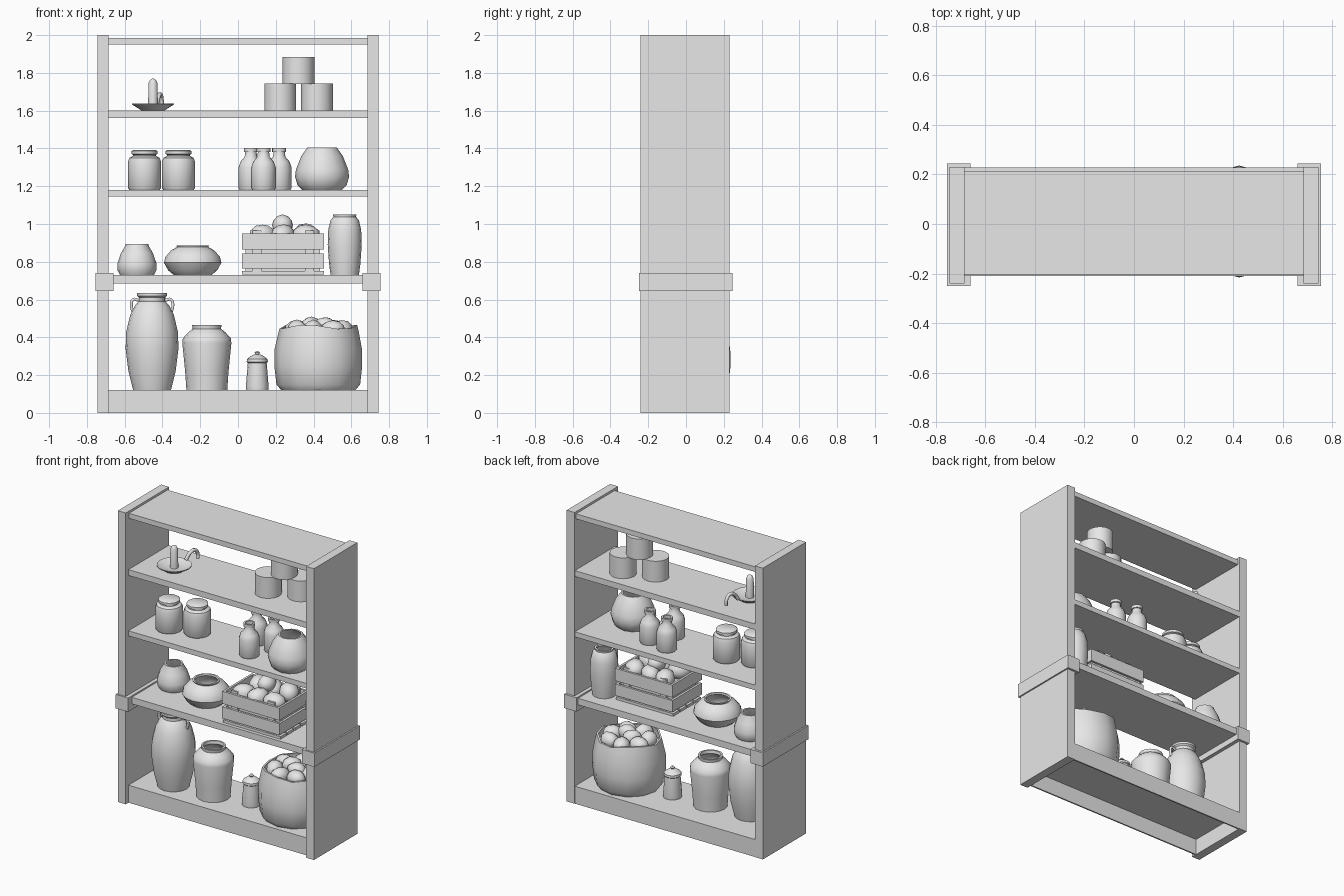
import bpy, bmesh, math, random
from mathutils import Vector

random.seed(4)
if "Cube" in bpy.data.objects:
    bpy.data.objects.remove(bpy.data.objects["Cube"])

GREY = (0.8, 0.8, 0.8, 1)
mat = bpy.data.materials.new("plain grey")
mat.use_nodes = True
mat.diffuse_color = GREY
mat.node_tree.nodes["Principled BSDF"].inputs["Base Color"].default_value = GREY


def finish(name, bm, loc=(0, 0, 0), smooth=None):
    bmesh.ops.recalc_face_normals(bm, faces=bm.faces)
    mesh = bpy.data.meshes.new(name)
    bm.to_mesh(mesh)
    bm.free()
    mesh.materials.append(mat)
    ob = bpy.data.objects.new(name, mesh)
    ob.location = loc
    bpy.context.collection.objects.link(ob)
    if smooth:
        bpy.ops.object.select_all(action="DESELECT")
        ob.select_set(True)
        bpy.context.view_layer.objects.active = ob
        bpy.ops.object.shade_smooth_by_angle(angle=math.radians(smooth))
    return ob


def box(name, x, y, z):
    """Box from three (low, high) ranges."""
    bm = bmesh.new()
    bmesh.ops.create_cube(bm, size=1)
    for v in bm.verts:
        v.co = [lo + (c + 0.5) * (hi - lo) for c, (lo, hi) in zip(v.co, (x, y, z))]
    return finish(name, bm)


def lathe(name, loc, profile, sides=16, hollow=0.0, smooth=40):
    """Turned vessel; hollow is how deep the open mouth goes."""
    pts = list(profile)
    if hollow:
        top = pts[-1][1]
        inner = [(r - 0.012, z) for r, z in reversed(pts) if z > top - hollow]
        pts += inner + [(inner[-1][0], top - hollow)]
    bm = bmesh.new()
    rings = []
    for r, z in pts:
        rings.append([bm.verts.new((r * math.cos(a), r * math.sin(a), z))
                      for a in (math.tau * i / sides for i in range(sides))])
    for low, high in zip(rings, rings[1:]):
        for i in range(sides):
            j = (i + 1) % sides
            bm.faces.new((low[i], low[j], high[j], high[i]))
    bm.faces.new(rings[0])
    bm.faces.new(rings[-1])
    return finish(name, bm, loc, smooth)


def tube(name, points, radius, loc):
    """Round bar along a smooth path."""
    curve = bpy.data.curves.new(name, "CURVE")
    curve.dimensions = "3D"
    curve.bevel_depth = radius
    curve.bevel_resolution = 1
    curve.resolution_u = 4
    curve.use_fill_caps = True
    spline = curve.splines.new("BEZIER")
    spline.bezier_points.add(len(points) - 1)
    for p, co in zip(spline.bezier_points, points):
        p.co = co
        p.handle_left_type = p.handle_right_type = "AUTO"
    curve.materials.append(mat)
    ob = bpy.data.objects.new(name, curve)
    ob.location = loc
    bpy.context.collection.objects.link(ob)


def lump(name, loc, size):
    """Slightly uneven vegetable."""
    bm = bmesh.new()
    bmesh.ops.create_icosphere(bm, subdivisions=2, radius=1)
    turn = random.uniform(0, math.tau)
    for v in bm.verts:
        x, y, z = v.co * random.uniform(0.95, 1.05)
        x *= 1.25
        v.co = Vector((x * math.cos(turn) - y * math.sin(turn),
                       x * math.sin(turn) + y * math.cos(turn), z)) * size
    finish(name, bm, loc, 60)


# Side panels with the bands around them
for side, s in (("left", 1), ("right", -1)):
    box(side + "_panel", sorted((s * 0.685, s * 0.745)), (-0.24, 0.23), (0, 2))
    box(side + "_band", sorted((s * 0.66, s * 0.755)), (-0.25, 0.245), (0.645, 0.74))

# Shelves
INNER = (-0.69, 0.69)
for name, lo, hi in (("lower_shelf", 0.685, 0.73), ("middle_shelf", 1.145, 1.18),
                     ("upper_shelf", 1.56, 1.6)):
    box(name, INNER, (-0.21, 0.228), (lo, hi))
box("top_shelf", INNER, (-0.205, 0.215), (1.95, 1.985))

# Plinth, open underneath
box("floor_shelf", INNER, (-0.21, 0.228), (0.11, 0.12))
box("plinth_front", INNER, (-0.21, -0.2), (0, 0.12))
box("plinth_back", INNER, (0.218, 0.228), (0, 0.12))

# Candle holder
dish = (-0.45, -0.05, 1.6)
lathe("candle_dish", dish, [(0.06, 0), (0.075, 0.01), (0.11, 0.032), (0.11, 0.038),
                            (0.07, 0.022), (0.03, 0.018)])
lathe("candle", dish, [(0.026, 0.015), (0.024, 0.145), (0.015, 0.163), (0.005, 0.17)], 10)
tube("dish_handle", [(0.02, 0.1, 0.035), (0.03, 0.125, 0.075), (0.04, 0.165, 0.085),
                     (0.045, 0.19, 0.055), (0.047, 0.19, 0.02)], 0.012, dish)

# Stacked drums
for i, loc in enumerate([(0.223, 0.01, 1.6), (0.418, 0.085, 1.6), (0.32, 0.045, 1.74)]):
    lathe("drum_%d" % (i + 1), loc, [(0.084, 0), (0.084, 0.143)], 20)

# Lidded jars
for i, (x, y) in enumerate([(-0.495, -0.04), (-0.315, 0.01)]):
    lathe("lidded_jar_%d" % (i + 1), (x, y, 1.18),
          [(0.08, 0), (0.087, 0.01), (0.087, 0.15), (0.08, 0.17), (0.06, 0.18),
           (0.06, 0.186), (0.068, 0.19), (0.068, 0.206), (0.06, 0.212)])

# Bottles
for i, (x, y) in enumerate([(0.068, 0.11), (0.135, -0.07), (0.218, 0.08)]):
    lathe("bottle_%d" % (i + 1), (x, y, 1.18),
          [(0.06, 0), (0.065, 0.01), (0.065, 0.12), (0.055, 0.15), (0.033, 0.175),
           (0.03, 0.2), (0.037, 0.202), (0.037, 0.222)], hollow=0.03)

# Vases and bowls
lathe("round_vase", (0.445, -0.065, 1.18),
      [(0.105, 0), (0.13, 0.025), (0.143, 0.07), (0.138, 0.11), (0.11, 0.18),
       (0.085, 0.215), (0.078, 0.225)], 12, 0.17)
lathe("small_vase", (-0.535, 0.065, 0.73),
      [(0.09, 0), (0.103, 0.025), (0.104, 0.06), (0.085, 0.115), (0.062, 0.155),
       (0.06, 0.165)], 16, 0.12)
lathe("squat_bowl", (-0.24, 0, 0.73),
      [(0.1, 0), (0.13, 0.025), (0.152, 0.065), (0.145, 0.095), (0.115, 0.13),
       (0.083, 0.148), (0.087, 0.157)], 16, 0.11)
lathe("tall_vase", (0.565, 0.08, 0.73),
      [(0.075, 0), (0.083, 0.06), (0.09, 0.16), (0.087, 0.24), (0.075, 0.29),
       (0.06, 0.308), (0.062, 0.32)], 16, 0.2)
lathe("wide_vase", (-0.165, -0.03, 0.12),
      [(0.108, 0), (0.115, 0.1), (0.13, 0.25), (0.127, 0.275), (0.1, 0.305),
       (0.075, 0.325), (0.078, 0.345)], 16, 0.2)
lathe("lidded_pot", (0.102, 0, 0.12),
      [(0.058, 0), (0.06, 0.02), (0.05, 0.145), (0.056, 0.15), (0.055, 0.165),
       (0.025, 0.187), (0.01, 0.19), (0.014, 0.2), (0.006, 0.208)])

# Two-handled storage jar
jar = (-0.455, -0.05, 0.12)
lathe("storage_jar", jar, [(0.1, 0), (0.125, 0.1), (0.14, 0.22), (0.137, 0.31),
                           (0.115, 0.4), (0.09, 0.45), (0.07, 0.47), (0.07, 0.49),
                           (0.08, 0.5), (0.08, 0.515)], 16, 0.25)
for side, s in (("left", 1), ("right", -1)):
    tube(side + "_jar_handle", [(s * 0.068, 0, 0.475), (s * 0.1, 0, 0.48),
                                (s * 0.11, 0, 0.45), (s * 0.1, 0, 0.41)], 0.009, jar)

# Slatted crate
X0, X1, Y0, Y1 = 0.02, 0.455, -0.2, 0.12
for i in range(4):
    y = Y0 + 0.01 + i * 0.078
    box("crate_floor_slat_%d" % (i + 1), (X0, X1), (y, y + 0.066), (0.732, 0.75))
for row, (lo, hi) in (("low", (0.764, 0.843)), ("high", (0.865, 0.95))):
    for face, y in (("front", Y0), ("back", Y1 - 0.015)):
        box("crate_%s_%s_slat" % (face, row), (X0, X1), (y, y + 0.015), (lo, hi))
    for face, x in (("right", X0), ("left", X1 - 0.015)):
        box("crate_%s_%s_slat" % (face, row), (x, x + 0.015), (Y0 + 0.01, Y1 - 0.01), (lo, hi))
for x in (0.077, 0.355):
    for y in (Y0 + 0.015, Y1 - 0.03):
        box("crate_post", (x, x + 0.048), (y, y + 0.015), (0.74, 0.966))

# Produce in the crate
for x in (0.13, 0.24, 0.36):
    for y in (-0.12, 0.04):
        lump("crate_vegetable", (x, y, 0.94 + random.uniform(-0.01, 0.02)), 0.062)
lump("crate_vegetable", (0.235, -0.02, 0.995), 0.055)
box("crate_filling", (X0 + 0.02, X1 - 0.02), (Y0 + 0.035, Y1 - 0.035), (0.74, 0.88))

# Sack filled with produce
sack = lathe("sack", (0.425, 0.01, 0.12),
             [(0.19, 0), (0.215, 0.03), (0.226, 0.13), (0.224, 0.22), (0.208, 0.3),
              (0.2, 0.335)], 12, 0.06, 50)
for v in sack.data.vertices:
    a = math.atan2(v.co.y, v.co.x)
    v.co.z += 0.012 * math.sin(3 * a + 1) * (v.co.z > 0.25)
    v.co.x *= 1.03
for i in range(7):
    a = math.tau * i / 7
    lump("sack_vegetable", (0.425 + 0.125 * math.cos(a), 0.01 + 0.125 * math.sin(a), 0.44), 0.052)
for x, y in ((0.39, 0.03), (0.46, -0.02)):
    lump("sack_vegetable", (x, y, 0.458), 0.05)
